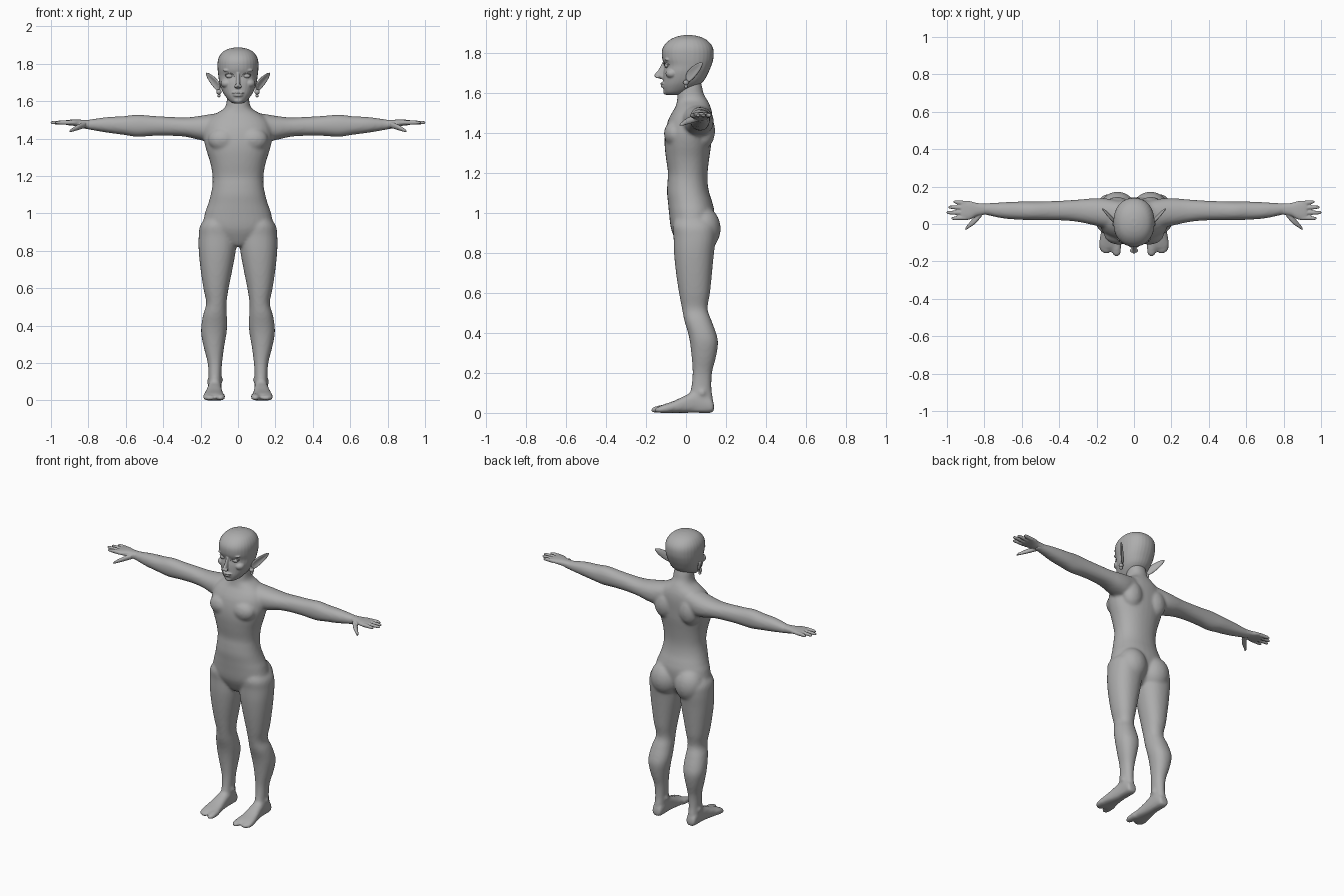
import bpy, bmesh, math
from mathutils import Matrix, Vector

skin = bpy.data.materials.new("grey skin")
skin.diffuse_color = (0.42, 0.42, 0.42, 1)


def spline(rows, steps):
    """Smoothly fill in rows between the given cross-sections."""
    out = []
    for i in range(len(rows) - 1):
        a, b = rows[max(i - 1, 0)], rows[i]
        c, d = rows[i + 1], rows[min(i + 2, len(rows) - 1)]
        for s in range(steps):
            t = s / steps
            out.append([q + 0.5 * t * (r - p + t * (2*p - 5*q + 4*r - s4 + t * (3*(q - r) + s4 - p)))
                        for p, q, r, s4 in zip(a, b, c, d)])
    return out + [list(rows[-1])]


def loft(bm, axis, rows, power=2.2, sides=32, steps=4):
    """Rounded tube along an axis; each row is (position, u0, u1, v0, v1)."""
    rings = []
    for w, u0, u1, v0, v1 in spline(rows, steps):
        ring = []
        for k in range(sides):
            a = 2 * math.pi * k / sides
            c, s = math.cos(a), math.sin(a)
            u = (u0 + u1) / 2 + (u1 - u0) / 2 * math.copysign(abs(c) ** (2 / power), c)
            v = (v0 + v1) / 2 + (v1 - v0) / 2 * math.copysign(abs(s) ** (2 / power), s)
            ring.append(bm.verts.new({"x": (w, u, v), "y": (u, w, v), "z": (u, v, w)}[axis]))
        rings.append(ring)
    for lo, hi in zip(rings, rings[1:]):
        for k in range(sides):
            n = (k + 1) % sides
            bm.faces.new((lo[k], lo[n], hi[n], hi[k]))
    bm.faces.new(rings[0][::-1])
    bm.faces.new(rings[-1])


def ball(bm, center, radii):
    m = Matrix.Translation(center) @ Matrix.Diagonal((*radii, 1))
    bmesh.ops.create_uvsphere(bm, u_segments=24, v_segments=16, radius=1, matrix=m)


def mirror(bm):
    geom = bm.verts[:] + bm.edges[:] + bm.faces[:]
    new = bmesh.ops.duplicate(bm, geom=geom)["geom"]
    for v in new:
        if isinstance(v, bmesh.types.BMVert):
            v.co.x *= -1


def finish(bm, name, voxel=0, smooth=0):
    """Make the object; a voxel size fuses overlapping pieces into one skin."""
    bmesh.ops.recalc_face_normals(bm, faces=bm.faces[:])
    for f in bm.faces:
        f.smooth = True
    me = bpy.data.meshes.new(name)
    bm.to_mesh(me)
    bm.free()
    me.materials.append(skin)
    ob = bpy.data.objects.new(name, me)
    bpy.context.collection.objects.link(ob)
    if voxel:
        r = ob.modifiers.new("fuse", "REMESH")
        r.mode = "VOXEL"
        r.voxel_size = voxel
        r.use_smooth_shade = True
        s = ob.modifiers.new("soften", "SMOOTH")
        s.factor = 0.5
        s.iterations = smooth
    return ob


# ---- body: limbs on one side, mirrored, then the trunk
bm = bmesh.new()
# leg
loft(bm, "z", [
    (1.0, .06, .15, -.04, .10), (.94, .02, .20, -.065, .145), (.88, .008, .21, -.062, .15),
    (.80, .012, .21, -.06, .14), (.70, .03, .20, -.05, .13), (.60, .05, .185, -.035, .12),
    (.52, .062, .17, -.02, .108), (.46, .06, .186, -.008, .128), (.40, .058, .196, .01, .15),
    (.35, .063, .196, .02, .16), (.28, .075, .182, .028, .15), (.20, .085, .162, .033, .13),
    (.12, .09, .157, .025, .127), (.07, .09, .158, .01, .135), (.01, .095, .155, .01, .13)])
# foot, big toe and the other toes
loft(bm, "y", [
    (.14, .105, .145, .012, .04), (.125, .092, .158, 0, .075), (.06, .088, .16, 0, .11),
    (0, .085, .168, 0, .088), (-.06, .078, .18, 0, .06), (-.11, .073, .187, 0, .043),
    (-.13, .08, .18, .003, .035)], 2.6)
loft(bm, "y", [(-.09, .07, .12, 0, .045), (-.14, .069, .116, 0, .036),
               (-.165, .074, .112, .001, .028), (-.173, .085, .102, .006, .02)])
loft(bm, "y", [(-.09, .12, .187, 0, .04), (-.13, .124, .187, 0, .032),
               (-.15, .127, .172, .001, .026), (-.158, .134, .155, .006, .02)])
# ankle bones
ball(bm, (.155, .08, .1), (.012, .018, .018))
ball(bm, (.092, .075, .11), (.012, .018, .018))
# arm
loft(bm, "x", [
    (.06, .01, .12, 1.42, 1.54), (.14, -.02, .135, 1.385, 1.532), (.20, -.01, .138, 1.392, 1.522),
    (.28, .008, .132, 1.41, 1.513), (.36, .018, .126, 1.415, 1.516), (.45, .02, .122, 1.415, 1.521),
    (.54, .02, .12, 1.41, 1.528), (.61, .023, .12, 1.42, 1.52), (.70, .03, .116, 1.432, 1.515),
    (.80, .05, .11, 1.449, 1.501), (.84, .05, .108, 1.457, 1.5)])
# buttock, chest muscle and shoulder blade
ball(bm, (.088, .085, .92), (.095, .088, .11))
ball(bm, (.08, -.055, 1.395), (.08, .055, .065))
ball(bm, (.09, .09, 1.41), (.07, .055, .09))
mirror(bm)
# trunk and neck, as height, half width, front, back
trunk = [
    (.825, .03, -.03, .08), (.86, .12, -.05, .11), (.92, .185, -.075, .135), (1.0, .177, -.085, .142),
    (1.05, .16, -.09, .132), (1.1, .146, -.095, .116), (1.15, .137, -.093, .108), (1.2, .136, -.09, .108),
    (1.27, .148, -.1, .116), (1.34, .17, -.107, .126), (1.4, .183, -.104, .13), (1.46, .178, -.09, .133),
    (1.5, .16, -.07, .13), (1.53, .125, -.052, .122), (1.56, .076, -.045, .108), (1.59, .062, -.042, .09),
    (1.63, .058, -.035, .08), (1.67, .05, -.03, .07)]
loft(bm, "z", [(z, -w, w, f, b) for z, w, f, b in trunk])
finish(bm, "body", .009, 5)

# ---- hands
bm = bmesh.new()
loft(bm, "x", [(.79, .051, .109, 1.451, 1.5), (.84, .043, .112, 1.461, 1.501),
               (.875, .025, .122, 1.468, 1.502), (.91, .02, .125, 1.472, 1.5),
               (.925, .026, .12, 1.476, 1.497)], 2.4)
for y, tip_y, tip in ((.112, .118, .966), (.086, .09, .992), (.06, .061, 1.002), (.034, .03, .977)):
    loft(bm, "x", [(.9, y - .012, y + .012, 1.473, 1.498),
                   (.94, (y + tip_y) / 2 - .011, (y + tip_y) / 2 + .011, 1.475, 1.497),
                   (tip - .012, tip_y - .009, tip_y + .009, 1.477, 1.494),
                   (tip, tip_y - .004, tip_y + .004, 1.481, 1.49)], sides=16)
loft(bm, "x", [(.815, .04, .08, 1.458, 1.49), (.85, .0, .045, 1.447, 1.478),
               (.88, -.02, .008, 1.438, 1.461), (.9, -.034, -.016, 1.432, 1.446)], sides=16)
mirror(bm)
finish(bm, "hands", .004, 2)

# ---- head: skull as height, half width, front, back
bm = bmesh.new()
ball(bm, (.05, -.093, 1.765), (.03, .014, .008))    # brow
ball(bm, (.06, -.07, 1.695), (.032, .032, .025))    # cheek
ball(bm, (.012, -.142, 1.679), (.01, .012, .008))   # nostril
mirror(bm)
skull = [
    (1.587, .02, -.095, -.04), (1.6, .045, -.108, .0), (1.63, .07, -.116, .055), (1.66, .087, -.115, .09),
    (1.7, .1, -.113, .112), (1.735, .105, -.108, .127), (1.77, .109, -.119, .137), (1.81, .109, -.12, .138),
    (1.84, .1, -.106, .126), (1.865, .08, -.078, .1), (1.88, .05, -.045, .066), (1.887, .018, -.01, .03)]
loft(bm, "z", [(z, -w, w, f, b) for z, w, f, b in skull])
# nose
loft(bm, "z", [(1.668, -.009, .009, -.13, -.09), (1.68, -.013, .013, -.157, -.09),
               (1.69, -.012, .012, -.157, -.09), (1.715, -.01, .01, -.137, -.09),
               (1.75, -.009, .009, -.119, -.09)], sides=16)
# lips and chin
ball(bm, (0, -.11, 1.645), (.034, .019, .007))
ball(bm, (0, -.109, 1.631), (.028, .018, .007))
ball(bm, (0, -.1, 1.605), (.025, .014, .016))
finish(bm, "head", .004, 3)

# ---- eyes, with an upper lid on each
bm = bmesh.new()
ball(bm, (.045, -.096, 1.735), (.021, .011, .012))
loft(bm, "x", [(.02, -.108, -.1, 1.732, 1.736), (.035, -.112, -.096, 1.745, 1.75),
               (.052, -.107, -.09, 1.746, 1.751), (.07, -.094, -.08, 1.737, 1.742)], sides=12)
mirror(bm)
finish(bm, "eyes")

# ---- pointed ears: a cupped outline around a sunken middle
bm = bmesh.new()
outline = [(.095, -.004, 1.692), (.118, .018, 1.722), (.147, .05, 1.746), (.18, .094, 1.762),
           (.163, .074, 1.718), (.14, .05, 1.685), (.115, .022, 1.655), (.095, .002, 1.645)]
edge = [bm.verts.new(p) for p in outline]
inner_co = Vector((.112, .035, 1.692))
inner = [bm.verts.new(v.co.lerp(inner_co, .55)) for v in edge]
for k in range(8):
    n = (k + 1) % 8
    bm.faces.new((edge[k], edge[n], inner[n], inner[k]))
bm.faces.new(inner)
mirror(bm)
ears = finish(bm, "ears")
thick = ears.modifiers.new("thickness", "SOLIDIFY")
thick.thickness = .012
thick.offset = 0
ears.modifiers.new("round", "SUBSURF").levels = 2
ears.modifiers["round"].render_levels = 2

# ---- earrings
bm = bmesh.new()
ball(bm, (.102, 0, 1.65), (.014, .014, .014))
ball(bm, (.102, 0, 1.63), (.009, .009, .009))
mirror(bm)
finish(bm, "earrings")
